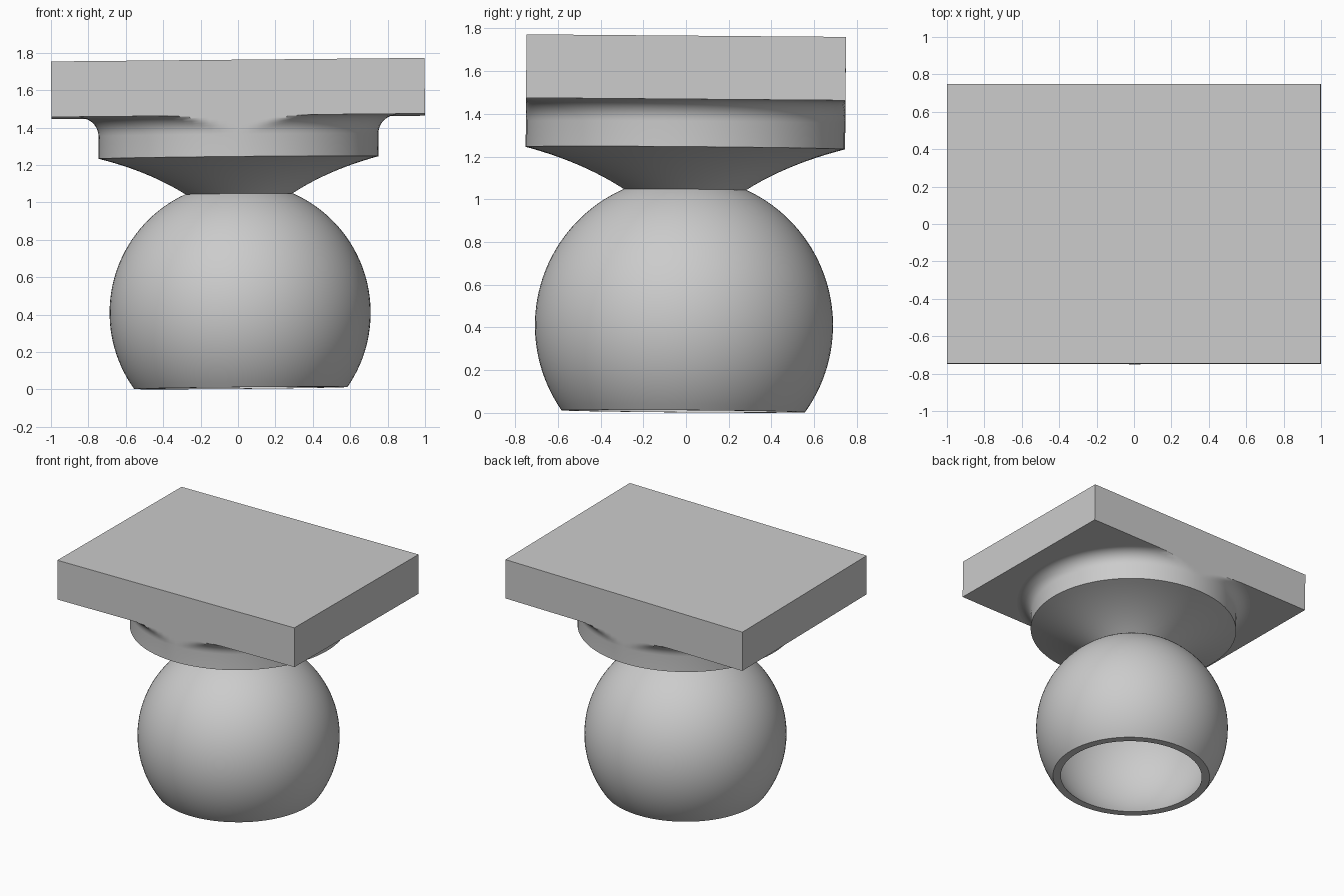
import bpy, bmesh, math
from mathutils import Matrix, Vector

if "Cube" in bpy.data.objects:
    bpy.data.objects.remove(bpy.data.objects["Cube"])

SEGMENTS = 96
HALF_Y = 0.748          # half depth of the plate, also limits the collar
PLATE_BOTTOM, PLATE_TOP = 1.46, 1.757

grey = bpy.data.materials.new("light grey")
grey.diffuse_color = (0.6, 0.6, 0.6, 1)
grey.use_nodes = True
grey.node_tree.nodes["Principled BSDF"].inputs["Base Color"].default_value = grey.diffuse_color

# The whole piece leans slightly about the middle of the plate
pivot = Vector((0, 0, 1.6))
lean = (Matrix.Translation(pivot) @ Matrix.Rotation(-0.0095, 4, 'Y')
        @ Matrix.Rotation(-0.008, 4, 'X') @ Matrix.Translation(-pivot))


def finish(name, bm, smooth):
    bm.transform(lean)
    mesh = bpy.data.meshes.new(name)
    bm.to_mesh(mesh)
    bm.free()
    mesh.materials.append(grey)
    obj = bpy.data.objects.new(name, mesh)
    bpy.context.collection.objects.link(obj)
    if smooth:
        bpy.ops.object.select_all(action='DESELECT')
        obj.select_set(True)
        bpy.context.view_layer.objects.active = obj
        bpy.ops.object.shade_smooth_by_angle(angle=math.radians(30))
    return obj


def lathe(profile):
    """Turn (radius, height) points around the z axis, clipped to the plate depth."""
    bm = bmesh.new()
    rings = []
    for r, z in profile:
        ring = []
        for j in range(SEGMENTS):
            a = math.tau * j / SEGMENTS
            y = max(-HALF_Y, min(HALF_Y, r * math.sin(a)))
            ring.append(bm.verts.new((r * math.cos(a), y, z)))
        rings.append(ring)
    for low, high in zip(rings, rings[1:]):
        for j in range(SEGMENTS):
            k = (j + 1) % SEGMENTS
            bm.faces.new((low[j], low[k], high[k], high[j]))
    bmesh.ops.remove_doubles(bm, verts=bm.verts, dist=1e-5)
    return bm


def arc(cx, cz, radius, start, end, steps):
    """Points on a circular arc, angles in radians from the horizontal."""
    return [(max(0, cx + radius * math.cos(start + (end - start) * i / steps)),
             cz + radius * math.sin(start + (end - start) * i / steps))
            for i in range(steps + 1)]


# Hollow ball with an open bottom and a cut neck
centre, outer, inner, rim, neck = 0.41, 0.698, 0.652, 0.0075, 1.045
ball = arc(0, centre, inner, math.pi / 2, math.asin((rim - centre) / inner), 32)
ball += arc(0, centre, outer, math.asin((rim - centre) / outer),
            math.asin((neck - centre) / outer), 36)
finish("hollow_ball", lathe(ball), True)

# Collar: bowed underside, upright wall, fillet flaring into the plate
p0, p1, p2 = (0.285, neck), (0.48, 1.17), (0.748, 1.24)
collar = []
for i in range(13):
    t = i / 12
    collar.append(tuple((1 - t) ** 2 * a + 2 * t * (1 - t) * b + t * t * c
                        for a, b, c in zip(p0, p1, p2)))
collar += arc(0.848, PLATE_BOTTOM - 0.1, 0.1, math.pi, math.pi / 2, 10)
finish("collar", lathe(collar), True)

# Rectangular top plate
bm = bmesh.new()
bmesh.ops.create_cube(bm, size=1)
bm.transform(Matrix.Translation((0, 0, (PLATE_BOTTOM + PLATE_TOP) / 2))
             @ Matrix.Diagonal((1.997, 2 * HALF_Y, PLATE_TOP - PLATE_BOTTOM, 1)))
finish("top_plate", bm, False)
